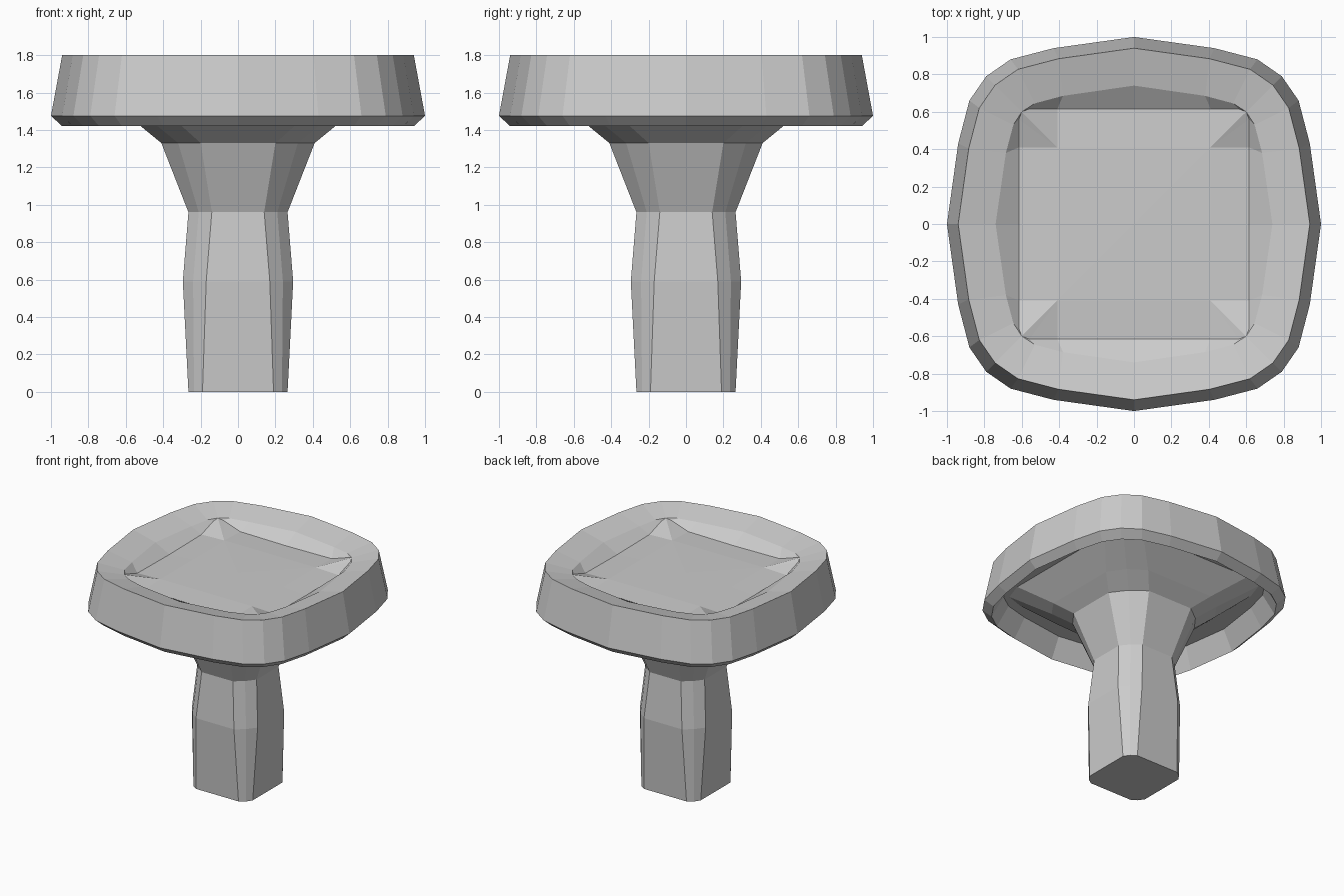
import bpy
import bmesh

cube = bpy.data.objects.get("Cube")
if cube:
    bpy.data.objects.remove(cube, do_unlink=True)

# One plain grey material
GREY = (0.6, 0.6, 0.6, 1.0)
grey = bpy.data.materials.new("plain grey")
grey.use_nodes = True
grey.diffuse_color = GREY
grey.node_tree.nodes["Principled BSDF"].inputs["Base Color"].default_value = GREY


def full_ring(octant):
    """Turn points from an edge middle to a corner into a four-fold ring."""
    half = [(-x, y, z) for x, y, z in reversed(octant[1:])]
    side = half + octant                       # corner to corner
    mirrored = [p for i, p in enumerate(side) if i == 0 or p != side[i - 1]]
    ring = []
    for turn in range(4):
        ring += mirrored[:-1] if abs(octant[-1][0] - octant[-1][1]) < 1e-6 else mirrored
        mirrored = [(y, -x, z) for x, y, z in mirrored]
    return ring


def loft(name, rings):
    """Skin a stack of equal-length rings and close both ends."""
    bm = bmesh.new()
    loops = [[bm.verts.new(p) for p in ring] for ring in rings]
    for low, high in zip(loops, loops[1:]):
        n = len(low)
        for i in range(n):
            j = (i + 1) % n
            bm.faces.new((low[i], low[j], high[j], high[i]))
    bm.faces.new(loops[0])
    bm.faces.new(loops[-1])
    bmesh.ops.remove_doubles(bm, verts=bm.verts[:], dist=0.0005)
    bmesh.ops.recalc_face_normals(bm, faces=bm.faces[:])
    mesh = bpy.data.meshes.new(name)
    bm.to_mesh(mesh)
    bm.free()
    mesh.materials.append(grey)
    obj = bpy.data.objects.new(name, mesh)
    bpy.context.collection.objects.link(obj)
    return obj


# Stem and flare: height, half width, half flat, corner
stem_levels = [
    (0.00, 0.265, 0.19, 0.235),
    (0.59, 0.295, 0.17, 0.24),
    (0.96, 0.265, 0.14, 0.21),
    (1.33, 0.41, 0.20, 0.32),
    (1.42, 0.52, 0.30, 0.43),
    (1.58, 0.70, 0.50, 0.65),
]
loft("stem", [full_ring([(0, h, z), (a, h, z), (c, c, z)])
              for z, h, a, c in stem_levels])

# Cap: a rounded square shell, from its underside out and over the rim
outline = [(0, 1), (0.43, 0.94), (0.66, 0.88), (0.79, 0.79)]


def cap_ring(scale, z):
    return full_ring([(x * scale, y * scale, z) for x, y in outline])


# Dish inside the rim, its floor rising into the corners
dish_edge = [(0, 0.74, 1.75), (0.38, 0.685, 1.75), (0.53, 0.645, 1.755), (0.6, 0.6, 1.756)]
floor_edge = [(0, 0.615, 1.685), (0.41, 0.615, 1.69), (0.56, 0.615, 1.74), (0.6, 0.6, 1.755)]
floor_mid = [(0, 0.41, 1.697)] + [(0.41, 0.41, 1.697 + i * 1e-6) for i in range(3)]
floor_core = [(i * 1e-6, i * 1e-6 + 1e-5, 1.70) for i in range(3)] + [(1e-5, 1e-5, 1.70)]

cap_rings = [cap_ring(s, z) for s, z in
             [(0.86, 1.58), (0.94, 1.42), (1.0, 1.475), (0.94, 1.8)]]
cap_rings += [full_ring(r) for r in (dish_edge, floor_edge, floor_mid)]


# Shrink the last ring to a single centre point
centre = [(0, 0, 1.70)] * len(cap_rings[0])


def cap_shell():
    bm = bmesh.new()
    loops = [[bm.verts.new(p) for p in ring] for ring in cap_rings + [centre]]
    for low, high in zip(loops, loops[1:]):
        for i in range(len(low)):
            j = (i + 1) % len(low)
            bm.faces.new((low[i], low[j], high[j], high[i]))
    bm.faces.new(loops[0])
    bmesh.ops.remove_doubles(bm, verts=bm.verts[:], dist=0.0005)
    bmesh.ops.recalc_face_normals(bm, faces=bm.faces[:])
    mesh = bpy.data.meshes.new("cap")
    bm.to_mesh(mesh)
    bm.free()
    mesh.materials.append(grey)
    bpy.context.collection.objects.link(bpy.data.objects.new("cap", mesh))


cap_shell()
